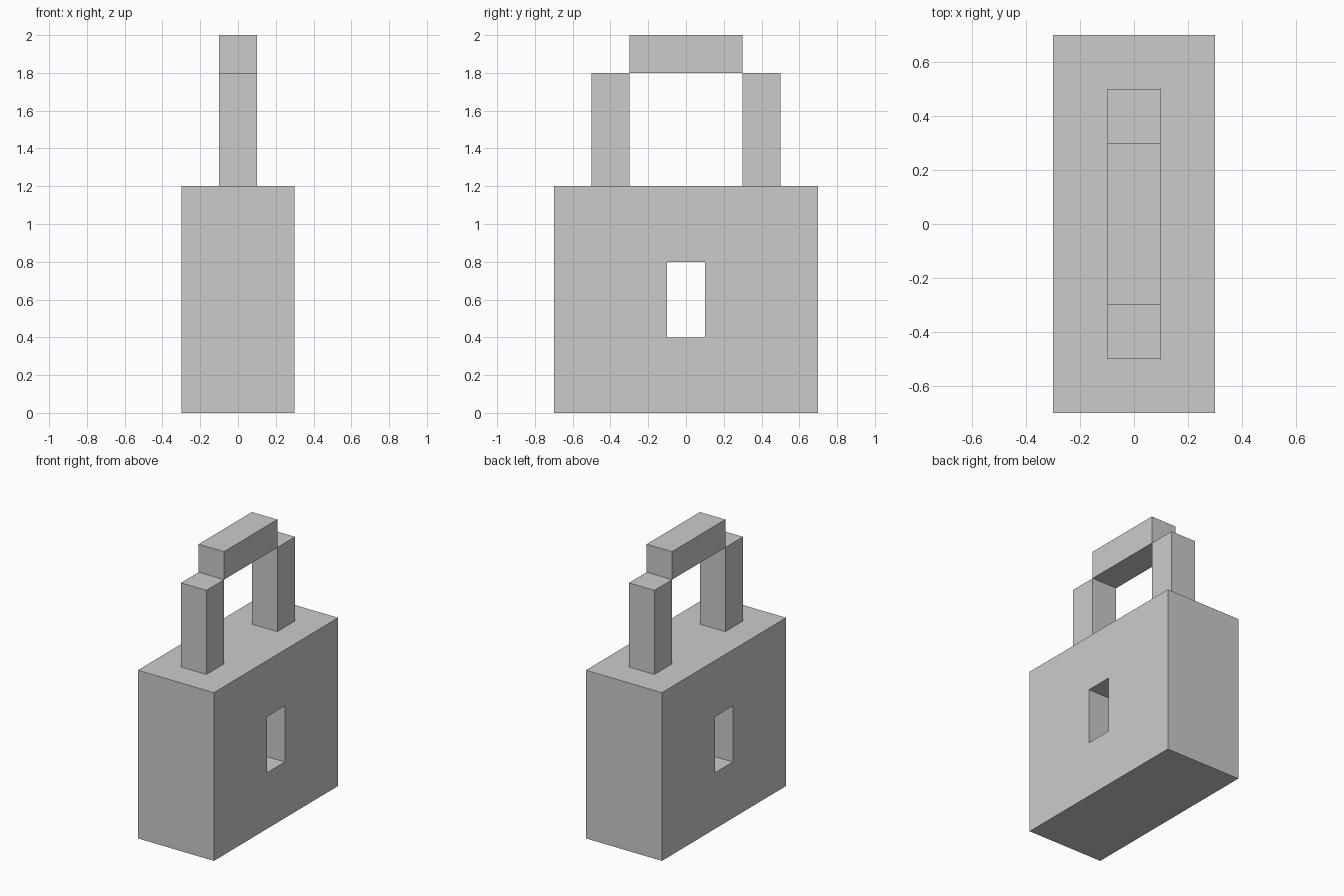
import bpy
import bmesh

if "Cube" in bpy.data.objects:
    bpy.data.objects.remove(bpy.data.objects["Cube"])


def new_object(name, bm):
    bmesh.ops.recalc_face_normals(bm, faces=bm.faces)
    mesh = bpy.data.meshes.new(name)
    bm.to_mesh(mesh)
    bm.free()
    obj = bpy.data.objects.new(name, mesh)
    bpy.context.collection.objects.link(obj)
    return obj


def box(name, low, high):
    bm = bmesh.new()
    bmesh.ops.create_cube(bm, size=1)
    for v in bm.verts:
        v.co = [(a + b) / 2 + c * (b - a) for a, b, c in zip(low, high, v.co)]
    return new_object(name, bm)


def block_with_slot(name, half_x, outer, inner):
    # Rectangles are (y min, y max, z min, z max); the slot runs through along x
    bm = bmesh.new()

    def ring(x, rect):
        y0, y1, z0, z1 = rect
        return [bm.verts.new((x, y, z)) for y, z in ((y0, z0), (y1, z0), (y1, z1), (y0, z1))]

    loops = [ring(half_x, outer), ring(half_x, inner),
             ring(-half_x, inner), ring(-half_x, outer)]
    for k in range(4):
        a, b = loops[k], loops[(k + 1) % 4]
        for i in range(4):
            j = (i + 1) % 4
            bm.faces.new((a[i], a[j], b[j], b[i]))
    return new_object(name, bm)


# Lock body with keyhole running right through
block_with_slot("lock_body", 0.3, (-0.7, 0.7, 0, 1.2), (-0.1, 0.1, 0.4, 0.8))

# Shackle uprights
for side, y in (("front", -0.4), ("back", 0.4)):
    box(side + "_shackle_post", (-0.1, y - 0.1, 1.2), (0.1, y + 0.1, 1.8))

# Shackle top bar
box("shackle_bar", (-0.1, -0.3, 1.8), (0.1, 0.3, 2.0))
